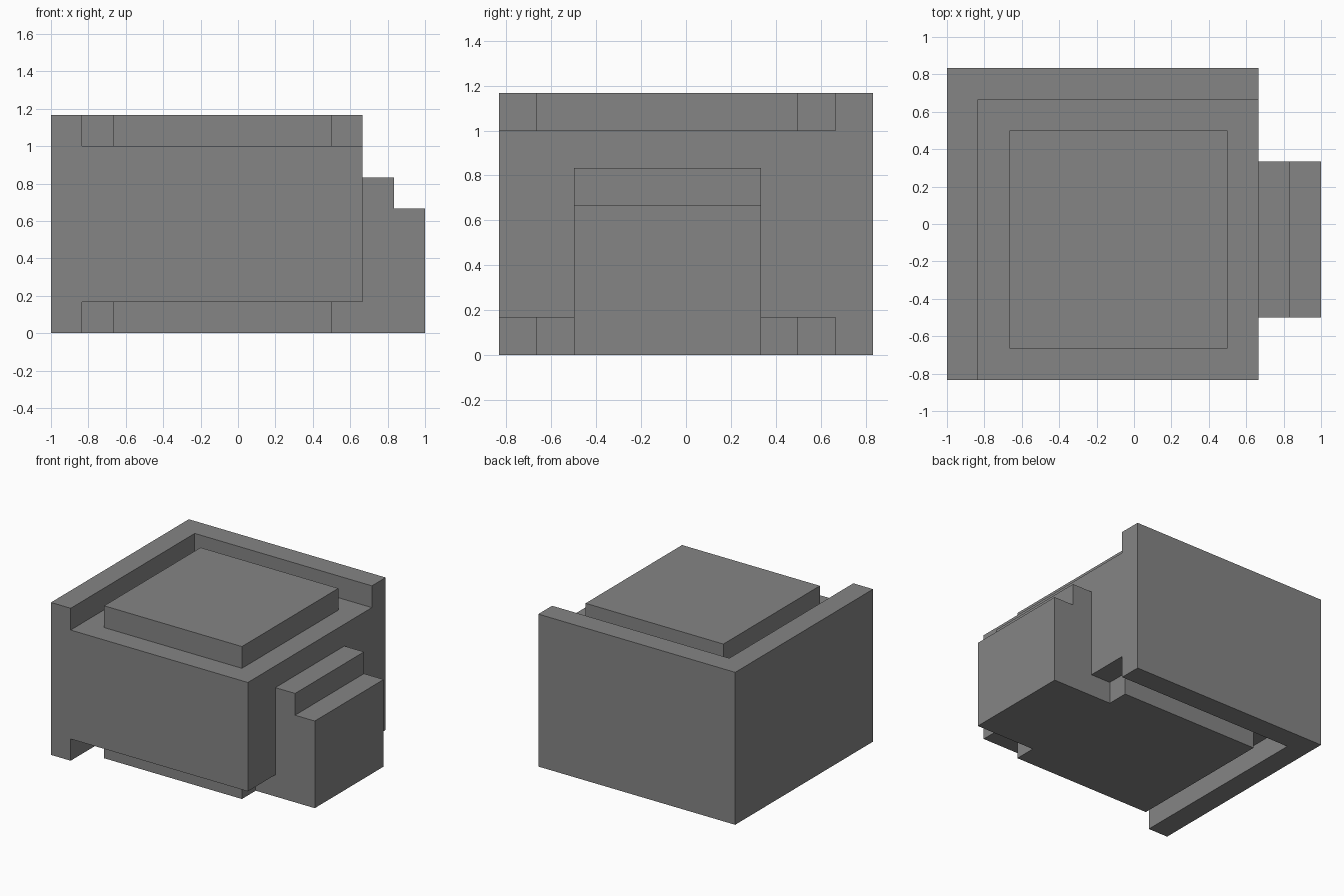
import bpy
import bmesh
from mathutils import Vector

if "Cube" in bpy.data.objects:
    bpy.data.objects.remove(bpy.data.objects["Cube"], do_unlink=True)

U = 1 / 6  # every size is a whole number of these units

grey = bpy.data.materials.new("mid_grey")
grey.use_nodes = True
colour = (0.235, 0.235, 0.235, 1)
grey.diffuse_color = colour
grey.node_tree.nodes["Principled BSDF"].inputs["Base Color"].default_value = colour


def prism(name, profile, start, end, axis="z"):
    """Extrude a flat profile along z (profile in x, y) or y (profile in x, z)."""
    def place(a, b, depth):
        return Vector((a, b, depth) if axis == "z" else (a, depth, b)) * U

    bm = bmesh.new()
    face = bm.faces.new([bm.verts.new(place(a, b, start)) for a, b in profile])
    moved = bmesh.ops.extrude_face_region(bm, geom=[face])["geom"]
    offset = place(0, 0, end - start)
    bmesh.ops.translate(bm, vec=offset,
                        verts=[v for v in moved if isinstance(v, bmesh.types.BMVert)])
    # the extrusion keeps the source face, so close the solid only once
    if not face.is_valid:
        bmesh.ops.holes_fill(bm, edges=bm.edges[:])
    bmesh.ops.recalc_face_normals(bm, faces=bm.faces[:])
    mesh = bpy.data.meshes.new(name)
    bm.to_mesh(mesh)
    bm.free()
    mesh.materials.append(grey)
    obj = bpy.data.objects.new(name, mesh)
    bpy.context.collection.objects.link(obj)
    return obj


def rectangle(x0, x1, y0, y1):
    return [(x0, y0), (x1, y0), (x1, y1), (x0, y1)]


# Main block, and the taller corner wall round its right and back sides
prism("main_block", rectangle(-5, 4, -5, 4), 1, 6)
prism("corner_wall", [(-6, -5), (-5, -5), (-5, 4), (4, 4), (4, 5), (-6, 5)], 0, 7)

# Raised square pads above and below the block
for name, bottom in (("top_pad", 6), ("bottom_pad", 0)):
    prism(name, rectangle(-4, 3, -4, 3), bottom, bottom + 1)

# Stepped connector on the side, running under the block to the lower pad
prism("stepped_connector",
      [(3, 0), (6, 0), (6, 4), (5, 4), (5, 5), (4, 5), (4, 1), (3, 1)],
      -3, 2, axis="y")
